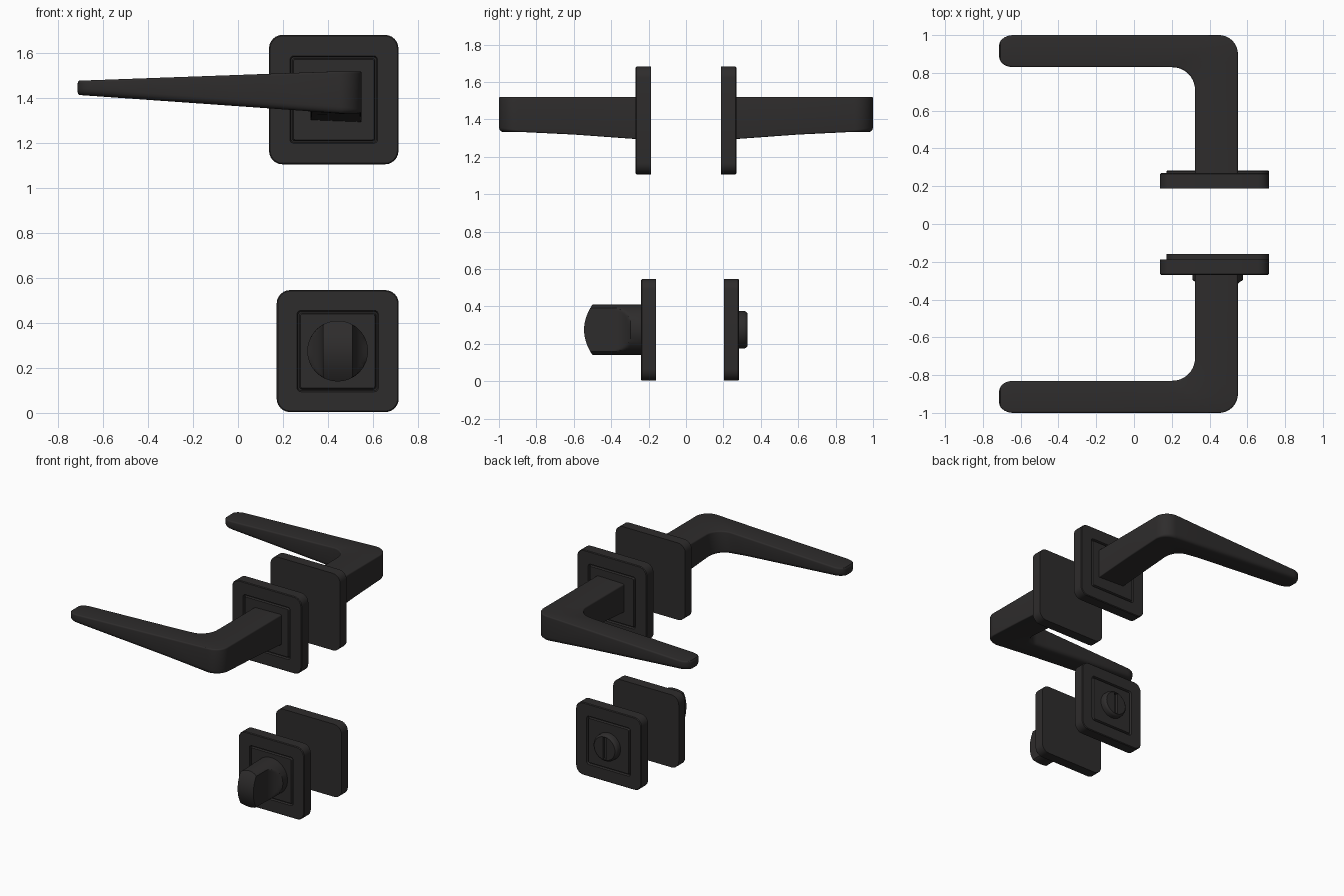
import bpy, bmesh, math
from math import sin, cos, pi, sqrt

if "Cube" in bpy.data.objects:
    bpy.data.objects.remove(bpy.data.objects["Cube"])

BLACK = bpy.data.materials.new("matt_black")
BLACK.diffuse_color = (0.027, 0.025, 0.025, 1)
BLACK.use_nodes = True
BLACK.node_tree.nodes["Principled BSDF"].inputs["Base Color"].default_value = BLACK.diffuse_color


def loft(name, rings, strip_end=False):
    """Skin a list of equal-length closed rings and cap both ends."""
    bm = bmesh.new()
    vs = [[bm.verts.new(p) for p in r] for r in rings]
    n = len(rings[0])
    for a, b in zip(vs, vs[1:]):
        for i in range(n):
            j = (i + 1) % n
            bm.faces.new((a[i], a[j], b[j], b[i]))
    bm.faces.new(vs[0])
    if strip_end:  # curved cap made of strips across the ring
        e = vs[-1]
        for i in range(n // 2):
            q = [e[i], e[i + 1], e[n - 2 - i], e[n - 1 - i]]
            if len(set(q)) == 4:
                bm.faces.new(q)
    else:
        bm.faces.new(vs[-1])
    bmesh.ops.remove_doubles(bm, verts=bm.verts[:], dist=1e-6)
    bmesh.ops.recalc_face_normals(bm, faces=bm.faces[:])
    me = bpy.data.meshes.new(name)
    bm.to_mesh(me)
    bm.free()
    ob = bpy.data.objects.new(name, me)
    me.materials.append(BLACK)
    bpy.context.collection.objects.link(ob)
    return ob


def rounded_square(cx, cz, y, half, r, seg=6):
    pts = []
    for k in range(4):
        mx, mz = [(1, 1), (-1, 1), (-1, -1), (1, -1)][k]
        for i in range(seg + 1):
            a = (k + i / seg) * pi / 2
            pts.append((cx + mx * (half - r) + r * cos(a), y,
                        cz + mz * (half - r) + r * sin(a)))
    return pts


def plate(name, cx, cz, half, inner, y0, y1):
    """Rounded square rose with a grooved square on its face (y1 is the face)."""
    s = 1 if y1 > y0 else -1
    prof = [(half, 0.06, y0), (half, 0.06, y1 - s * 0.005), (half - 0.005, 0.055, y1),
            (inner, 0.018, y1), (inner - 0.005, 0.014, y1 - s * 0.013),
            (inner - 0.011, 0.01, y1 - s * 0.013), (inner - 0.016, 0.008, y1)]
    return loft(name, [rounded_square(cx, cz, y, h, r) for h, r, y in prof])


def lever(name, s):
    """Neck and tapering grip, skinned along outer/inner plan points."""
    st = [((0.55, 0.25), (0.323, 0.25), 0.005), ((0.55, 0.6), (0.323, 0.6), 0.008)]
    for i in range(11):  # bend
        a = i / 10 * pi / 2
        st.append(((0.45 + 0.1 * cos(a), 0.9 + 0.1 * sin(a)),
                   (0.203 + 0.12 * cos(a), 0.71 + 0.12 * sin(a)), 0.01 + 0.02 * i / 10))
    for x in (0.1, -0.15, -0.4):
        st.append(((x, 1.0), (x, 0.83), 0.03))
    for i in range(8):  # rounded tip
        a = i / 7 * pi / 2
        x, h = -0.639 - 0.075 * sin(a), 0.085 - 0.055 * (1 - cos(a))
        st.append(((x, 0.915 + h), (x, 0.915 - h), 0.03))
    rings = []
    for k, (o, n, rb) in enumerate(st):
        w = math.dist(o, n)
        rb = min(rb, 0.3 * w)
        end = 0.016 if k == len(st) - 1 else 0.006 if k == len(st) - 2 else 0
        ring = []
        # corners: (side, level, start angle)
        for u, top, a0 in ((1, 1, 0), (0, 1, 1), (0, 0, 2), (1, 0, 3)):
            r = 0.01 if top else rb
            for i in range(5):
                a = (a0 + i / 4) * pi / 2
                d = (w - r if u else r) + r * cos(a)
                x = n[0] + (o[0] - n[0]) * d / w
                y = n[1] + (o[1] - n[1]) * d / w
                t = max(0, (0.45 - x) / 1.164)
                if top:
                    z = 1.52 - 0.042 * t - end - r
                else:
                    z = 1.295 + 0.038 * min(1, (y - 0.27) / 0.53) + 0.082 * t + end + r
                ring.append((x, s * y, z + r * sin(a)))
        rings.append(ring)
    return loft(name, rings)


# lever sets, front and back
for side, s in (("front", -1), ("back", 1)):
    plate(side + "_lever_rose", 0.426, 1.394, 0.288, 0.195, s * 0.188, s * 0.27)
    lever(side + "_lever", s)

# lock plates below
CX, CZ = 0.4435, 0.275
plate("front_lock_rose", CX, CZ, 0.2715, 0.181, -0.16, -0.24)
plate("back_lock_rose", CX, CZ, 0.2715, 0.181, 0.203, 0.283)

# thumb turn: round stem scooped on both sides into a blade with a domed end
R, N = 0.135, 64
ys = [-0.235, -0.296] + [-0.296 - 0.112 * i / 10 for i in range(1, 11)] + [-0.49, None]
rings = []
for y in ys:
    w = R
    if y is None or y < -0.296:
        d = 0 if y is None else max(0, y + 0.408)
        w = min(R, 0.065 + 0.125 - sqrt(0.125 ** 2 - d * d))
    ring = []
    for i in range(N):
        a = -pi / 2 + (i + 0.5) * 2 * pi / N
        x, z = R * cos(a), R * sin(a)
        yy = -0.545 + 0.045 * (z / R) ** 2 if y is None else y
        ring.append((CX + max(-w, min(w, x)), yy, CZ + z))
    rings.append(ring)
loft("thumb_turn", rings, strip_end=True)


def circle(r, y, n=48):
    return [(CX + r * cos(2 * pi * i / n), y, CZ + r * sin(2 * pi * i / n)) for i in range(n)]


# slotted emergency release on the back
release = loft("release_disc", [circle(r, y) for r, y in
               ((0.1, 0.278), (0.1, 0.312), (0.096, 0.322), (0.086, 0.33))])
cutter = loft("slot_cutter", [[(CX + x, y, CZ + z) for x, z in
              ((-0.014, -0.082), (0.014, -0.082), (0.014, 0.082), (-0.014, 0.082))]
              for y in (0.31, 0.36)])
cutter.hide_render = True
mod = release.modifiers.new("slot", 'BOOLEAN')
mod.operation, mod.object, mod.solver = 'DIFFERENCE', cutter, 'EXACT'
bpy.context.view_layer.objects.active = release
bpy.ops.object.modifier_apply(modifier="slot")
bpy.data.objects.remove(cutter)

# smooth shading with crisp edges
for ob in bpy.context.collection.objects:
    ob.select_set(True)
bpy.context.view_layer.objects.active = release
bpy.ops.object.shade_smooth_by_angle(angle=math.radians(32))
